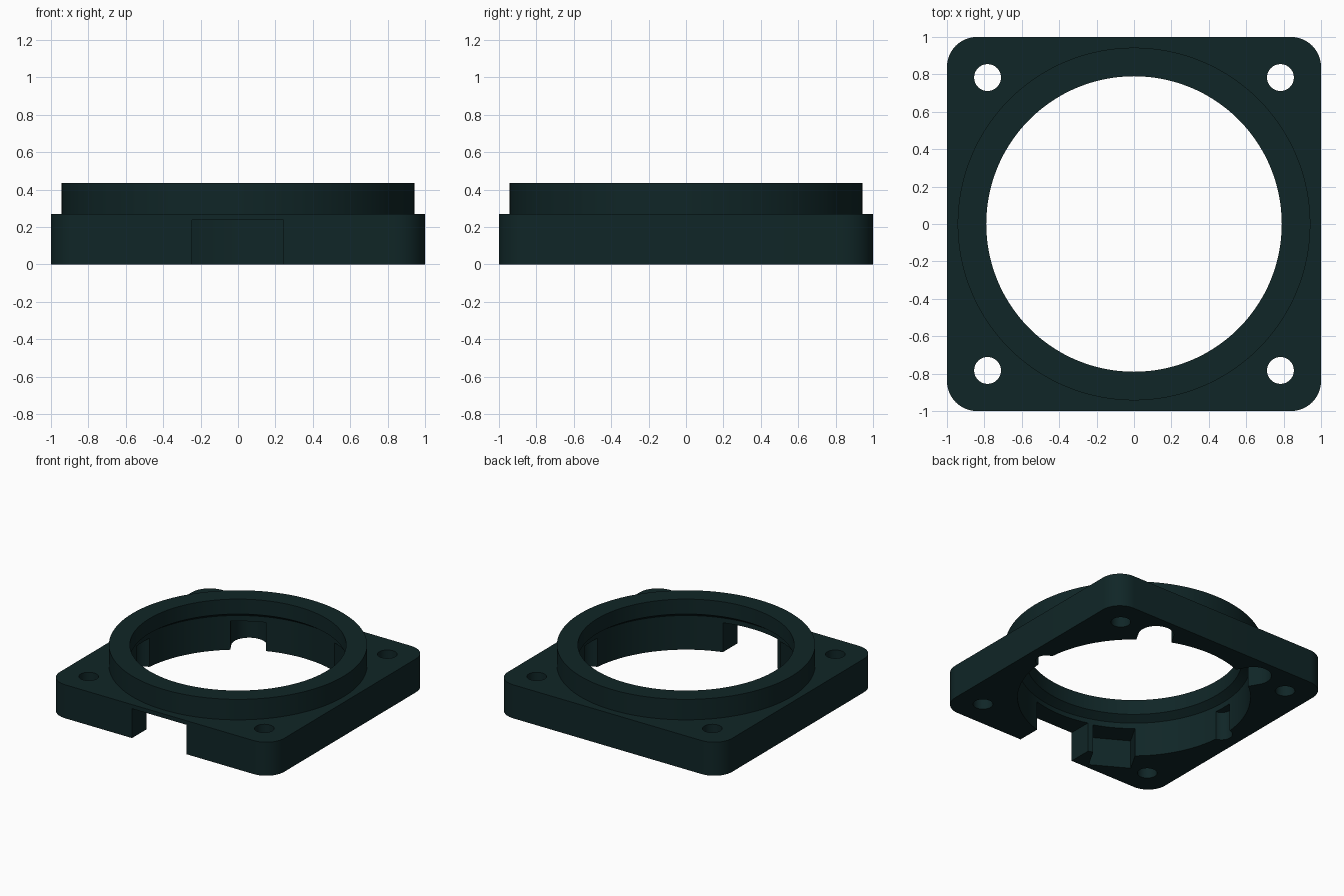
import bpy, bmesh, math
from mathutils import Matrix

if "Cube" in bpy.data.objects:
    bpy.data.objects.remove(bpy.data.objects["Cube"])

SEG = 128


def make_object(name, bm):
    bmesh.ops.recalc_face_normals(bm, faces=bm.faces)
    me = bpy.data.meshes.new(name)
    bm.to_mesh(me)
    bm.free()
    ob = bpy.data.objects.new(name, me)
    bpy.context.collection.objects.link(ob)
    return ob


def prism(name, outline, z0, z1, bevel=0.0):
    """Extrude a flat outline from z0 to z1, optionally rounding the top rim."""
    bm = bmesh.new()
    base = bm.faces.new([bm.verts.new((x, y, z0)) for x, y in outline])
    ext = bmesh.ops.extrude_face_region(bm, geom=[base])
    top = [v for v in ext["geom"] if isinstance(v, bmesh.types.BMVert)]
    for v in top:
        v.co.z = z1
    if bevel:
        rim = [e for e in bm.edges if all(v.co.z == z1 for v in e.verts)]
        bmesh.ops.bevel(bm, geom=rim, offset=bevel, segments=3, profile=0.5, affect='EDGES')
    return make_object(name, bm)


def circle(r, cx=0, cy=0, n=SEG):
    return [(cx + r * math.cos(2 * math.pi * i / n), cy + r * math.sin(2 * math.pi * i / n))
            for i in range(n)]


def rounded_square(half, r, n=12):
    pts = []
    for k, (sx, sy) in enumerate([(1, 1), (-1, 1), (-1, -1), (1, -1)]):
        for i in range(n + 1):
            a = math.pi / 2 * (k + i / n)
            pts.append((sx * (half - r) + r * math.cos(a), sy * (half - r) + r * math.sin(a)))
    return pts


def rect(x0, x1, y0, y1):
    return [(x0, y0), (x1, y0), (x1, y1), (x0, y1)]


def turn(outline, degrees):
    c, s = math.cos(math.radians(degrees)), math.sin(math.radians(degrees))
    return [(x * c - y * s, x * s + y * c) for x, y in outline]


def round_slot(r, centre):
    """Radial slot with a semicircular outer end."""
    arc = [(centre + r * math.cos(a), r * math.sin(a))
           for a in (math.pi * (i / 24 - 0.5) for i in range(25))]
    return arc + [(0.6, r), (0.6, -r)]


def lathe(name, profile):
    """Closed solid of revolution; profile runs from the bottom to the top."""
    bm = bmesh.new()
    rings = [[bm.verts.new((x, y, z)) for x, y in circle(r)] for r, z in profile]
    for a, b in zip(rings, rings[1:]):
        for i in range(SEG):
            j = (i + 1) % SEG
            bm.faces.new((a[i], a[j], b[j], b[i]))
    bm.faces.new(rings[0])
    bm.faces.new(rings[-1])
    return make_object(name, bm)


def boolean(target, tool, operation):
    mod = target.modifiers.new(operation.title(), 'BOOLEAN')
    mod.operation = operation
    mod.solver = 'EXACT'
    mod.object = tool
    bpy.context.view_layer.objects.active = target
    bpy.ops.object.modifier_apply(modifier=mod.name)
    bpy.data.objects.remove(tool, do_unlink=True)


# Square flange plate with the raised round collar
plate = prism("mounting_flange", rounded_square(1.0, 0.16), 0, 0.27, 0.012)
collar = prism("collar", circle(0.943), 0.1, 0.435, 0.012)
boolean(plate, collar, 'UNION')

# Stepped bore with a sloped ledge
boolean(plate, lathe("bore_cutter", [(0.85, -0.1), (0.85, 0.275), (0.79, 0.315), (0.79, 0.6)]),
        'DIFFERENCE')

# Corner screw holes
for sx in (-1, 1):
    for sy in (-1, 1):
        boolean(plate, prism("screw_hole_cutter", circle(0.072, sx * 0.783, sy * 0.783, 32), -0.1, 0.5),
                'DIFFERENCE')

# Cable slot in the front
boolean(plate, prism("cable_slot_cutter", rect(-0.245, 0.242, -1.2, -0.6), -0.1, 0.237), 'DIFFERENCE')

# Pockets around the bore: rounded at the back, small at the sides, square at front left
pockets = [turn(round_slot(0.13, 0.93), 60), turn(round_slot(0.13, 0.93), 120),
           circle(0.08, 0.835, 0, 32), circle(0.08, -0.835, 0, 32),
           turn(rect(0.6, 1.02, -0.155, 0.155), 240)]
for outline in pockets:
    boolean(plate, prism("pocket_cutter", outline, -0.1, 0.23), 'DIFFERENCE')

# Single dark teal finish
mat = bpy.data.materials.new("dark_teal")
mat.diffuse_color = (0.005, 0.019, 0.020, 1)
mat.use_nodes = True
mat.node_tree.nodes["Principled BSDF"].inputs["Base Color"].default_value = mat.diffuse_color
plate.data.materials.clear()
plate.data.materials.append(mat)
for p in plate.data.polygons:
    p.material_index = 0

bpy.ops.object.select_all(action='DESELECT')
plate.select_set(True)
bpy.context.view_layer.objects.active = plate
bpy.ops.object.shade_smooth_by_angle(angle=math.radians(30))
